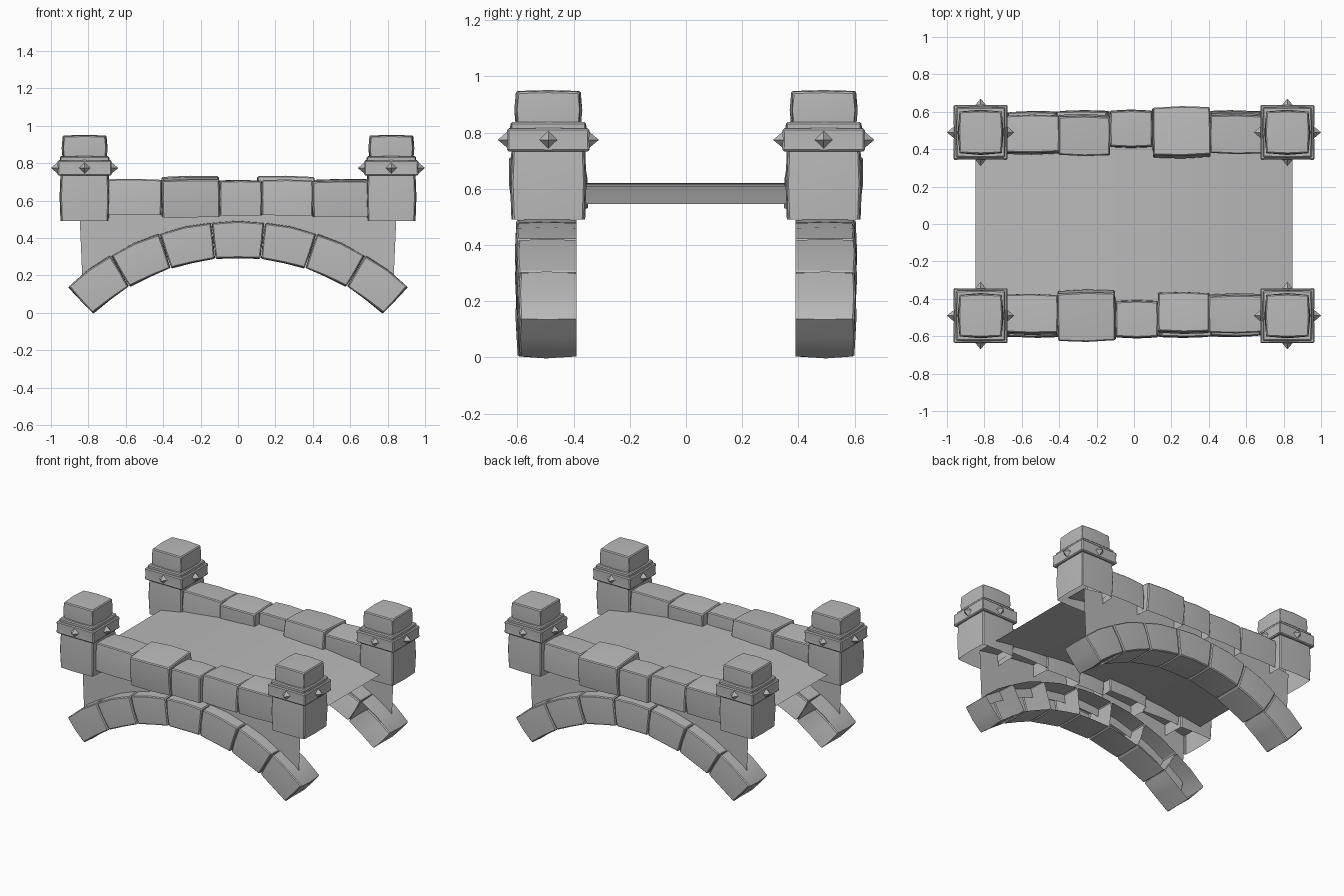
import bpy, bmesh, math, random
from mathutils import Matrix, Vector

if "Cube" in bpy.data.objects:
    bpy.data.objects.remove(bpy.data.objects["Cube"])

random.seed(4)
ARCH_Z, R_OUT, R_IN = -0.87, 1.362, 1.161
HALF = math.radians(42.0)

grey = bpy.data.materials.new("dark_stone")
grey.diffuse_color = (0.49, 0.49, 0.49, 1)
grey.use_nodes = True
grey.node_tree.nodes["Principled BSDF"].inputs["Base Color"].default_value = grey.diffuse_color


def finish(name, bm):
    bmesh.ops.recalc_face_normals(bm, faces=bm.faces)
    me = bpy.data.meshes.new(name)
    bm.to_mesh(me)
    bm.free()
    me.materials.append(grey)
    me.shade_smooth()
    me.set_sharp_from_angle(angle=math.radians(28))
    ob = bpy.data.objects.new(name, me)
    bpy.context.collection.objects.link(ob)
    return ob


def rotated_copy(ob):
    # the rear side is the front side turned half way round
    twin = ob.copy()
    twin.name = ob.name.replace("front", "back")
    bpy.context.collection.objects.link(twin)
    twin.matrix_world = Matrix.Rotation(math.pi, 4, 'Z') @ ob.matrix_basis


def stone(name, place, bulge=(0.06, 0.06, 0.06), open_axis=None, open_sign=1, bevel=0.006):
    """Bulging chamfered block; place maps the -1..1 cube into the model."""
    bm = bmesh.new()
    bmesh.ops.create_cube(bm, size=2)
    bmesh.ops.subdivide_edges(bm, edges=bm.edges[:], cuts=1, use_grid_fill=True)
    if open_axis is not None:
        gone = [f for f in bm.faces
                if f.calc_center_median()[open_axis] * open_sign > 0.9]
        bmesh.ops.delete(bm, geom=gone, context='FACES')
    rim = [e for e in bm.edges if len(e.link_faces) == 2 and e.calc_face_angle() > 1]
    for v in bm.verts:
        c = v.co.copy()
        p = c.copy()
        for i in range(3):
            j, k = (i + 1) % 3, (i + 2) % 3
            flat = i == open_axis and c[i] * open_sign > 0.9
            if not flat:
                p[i] *= 1 - bulge[i] * (c[j] ** 2 + c[k] ** 2) / 2
        v.co = place(p)
    bmesh.ops.bevel(bm, geom=rim, offset=bevel, segments=1, affect='EDGES',
                    profile=0.5, clamp_overlap=True)
    return finish(name, bm)


def box(center, half, turn=(0, 0, 0)):
    rot = (Matrix.Rotation(math.radians(turn[2]), 3, 'Z')
           @ Matrix.Rotation(math.radians(turn[1]), 3, 'Y')
           @ Matrix.Rotation(math.radians(turn[0]), 3, 'X'))
    return lambda p: Vector(center) + rot @ Vector([a * b for a, b in zip(p, half)])


# arch stones, open on the inner side
step = 2 * HALF / 7
for n in range(7):
    mid = -HALF + (n + 0.5) * step
    dy = random.uniform(-0.006, 0.006)

    def place(p, mid=mid, dy=dy):
        a = mid + p.x * step * 0.5
        r = (R_OUT + R_IN) / 2 + p.z * (R_OUT - R_IN) / 2
        y = -0.497 + p.y * 0.107 + (dy if p.y < 0 else 0)
        return Vector((r * math.sin(a), y, ARCH_Z + r * math.cos(a)))
    rotated_copy(stone(f"front_arch_stone_{n + 1}", place, (0.03, 0.08, 0.06), 1, 1))

# parapet stones, open underneath: x0, x1, y0, y1, z0, z1, tilt
PARAPET = [(-0.70, -0.405, -0.594, -0.373, 0.518, 0.714, -1),
           (-0.41, -0.097, -0.63, -0.35, 0.52, 0.726, 1.5),
           (-0.10, 0.13, -0.612, -0.406, 0.52, 0.71, 0),
           (0.125, 0.404, -0.588, -0.363, 0.515, 0.71, -1),
           (0.397, 0.70, -0.585, -0.37, 0.517, 0.714, 1)]
for n, (x0, x1, y0, y1, z0, z1, t) in enumerate(PARAPET):
    place = box(((x0 + x1) / 2, (y0 + y1) / 2, (z0 + z1) / 2),
                ((x1 - x0) / 2, (y1 - y0) / 2, (z1 - z0) / 2), (3 * t, -t * 0.6, t * 0.5))
    rotated_copy(stone(f"front_parapet_stone_{n + 1}", place, (0.03, 0.1, 0.07), 2, -1))

# corner posts
for side, sx in (("left", -1), ("right", 1)):
    x, y = sx * 0.82, -0.49
    parts = [
        stone(f"front_{side}_post", box((x, y, 0.62), (0.134, 0.136, 0.13)),
              (0.07, 0.07, 0.07), 2, -1),
        stone(f"front_{side}_post_collar", box((x, y, 0.774), (0.142, 0.144, 0.042)),
              (-0.02, -0.02, 0.03), bevel=0.006),
        stone(f"front_{side}_post_lip", box((x, y, 0.815), (0.133, 0.136, 0.022)),
              (0.02, 0.02, 0.02), bevel=0.006),
        stone(f"front_{side}_post_cap", box((x, y, 0.88), (0.123, 0.121, 0.071)),
              (0.09, 0.09, 0.09))]
    # diamond studs on the four collar faces
    bm = bmesh.new()
    for q in range(4):
        m = (Matrix.Translation((x, y, 0.774)) @ Matrix.Rotation(q * math.pi / 2, 4, 'Z')
             @ Matrix.Translation((0.161, 0, 0)) @ Matrix.Rotation(math.pi / 2, 4, 'Y'))
        bmesh.ops.create_cone(bm, cap_ends=True, segments=4, radius1=0.032,
                              radius2=0, depth=0.038, matrix=m)
    parts.append(finish(f"front_{side}_post_studs", bm))
    for ob in parts:
        rotated_copy(ob)


def strip(name, lower, upper, count=16):
    """Single sheet between two curves."""
    bm = bmesh.new()
    rows = []
    for i in range(count + 1):
        t = -1 + 2 * i / count
        rows.append((bm.verts.new(lower(t)), bm.verts.new(upper(t))))
    for (a, b), (c, d) in zip(rows, rows[1:]):
        bm.faces.new((a, c, d, b))
    return finish(name, bm)


def deck_z(t):
    return 0.62 - 0.075 * t * t


def wall_bottom(t):
    x = 0.83 * t
    return (x, -0.515, ARCH_Z + math.sqrt(1.3 ** 2 - x * x))


# gently arched deck and the side walls below it
strip("deck", lambda t: (0.848 * t, -0.515, deck_z(t)),
      lambda t: (0.848 * t, 0.515, deck_z(t)))
rotated_copy(strip("front_side_wall", wall_bottom,
                   lambda t: (0.848 * t, -0.515, deck_z(t))))
